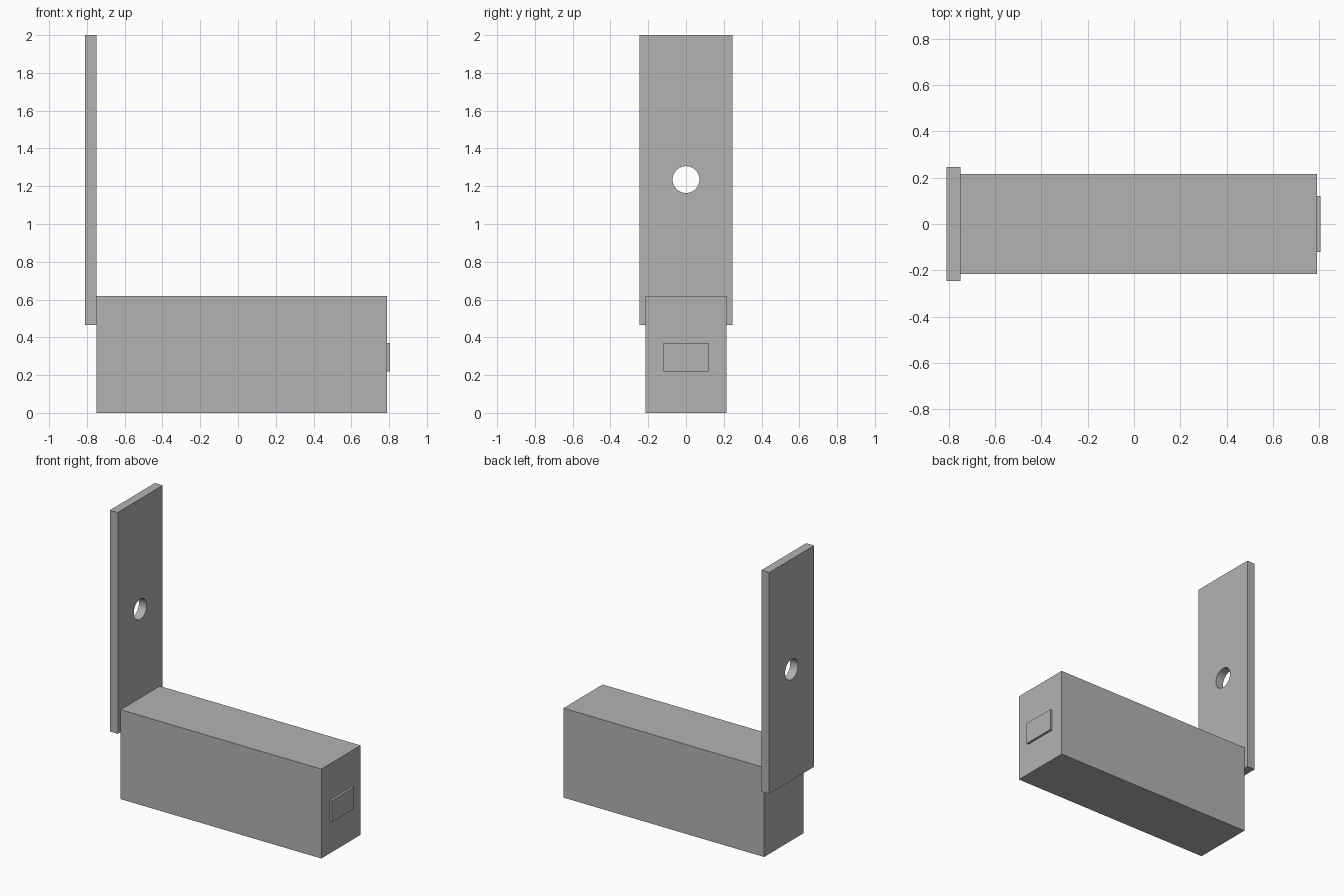
import bpy
import math

cube = bpy.data.objects.get("Cube")
if cube:
    bpy.data.objects.remove(cube, do_unlink=True)

# One plain grey for every part
GREY = (0.45, 0.45, 0.45, 1.0)
grey = bpy.data.materials.new("plain grey")
grey.use_nodes = True
grey.diffuse_color = GREY
grey.node_tree.nodes["Principled BSDF"].inputs["Base Color"].default_value = GREY


def block(name, x, y, z):
    """Box spanning the given (low, high) ranges."""
    spans = (x, y, z)
    bpy.ops.mesh.primitive_cube_add(size=1, location=[(a + b) / 2 for a, b in spans])
    obj = bpy.context.object
    obj.name = name
    obj.scale = [b - a for a, b in spans]
    bpy.ops.object.transform_apply(location=False, rotation=False, scale=True)
    obj.data.materials.append(grey)
    return obj


# Long body and the raised pad on its end
block("body", (-0.75, 0.79), (-0.215, 0.215), (0, 0.62))
block("end_pad", (0.79, 0.806), (-0.12, 0.12), (0.22, 0.37))

# Upright plate at the other end
plate = block("upright_plate", (-0.81, -0.75), (-0.246, 0.246), (0.465, 2))

# Round hole through the plate
bpy.ops.mesh.primitive_cylinder_add(vertices=64, radius=0.071, depth=0.3,
                                    location=(-0.78, 0, 1.235),
                                    rotation=(0, math.pi / 2, 0))
cutter = bpy.context.object
cutter.name = "hole_cutter"
cutter.hide_render = True
cutter.data.materials.append(grey)

cut = plate.modifiers.new("hole", 'BOOLEAN')
cut.operation = 'DIFFERENCE'
cut.solver = 'EXACT'
cut.object = cutter
bpy.ops.object.select_all(action='DESELECT')
plate.select_set(True)
bpy.context.view_layer.objects.active = plate
bpy.ops.object.modifier_apply(modifier=cut.name)
bpy.data.objects.remove(cutter, do_unlink=True)
bpy.ops.object.shade_smooth_by_angle(angle=math.radians(30))
